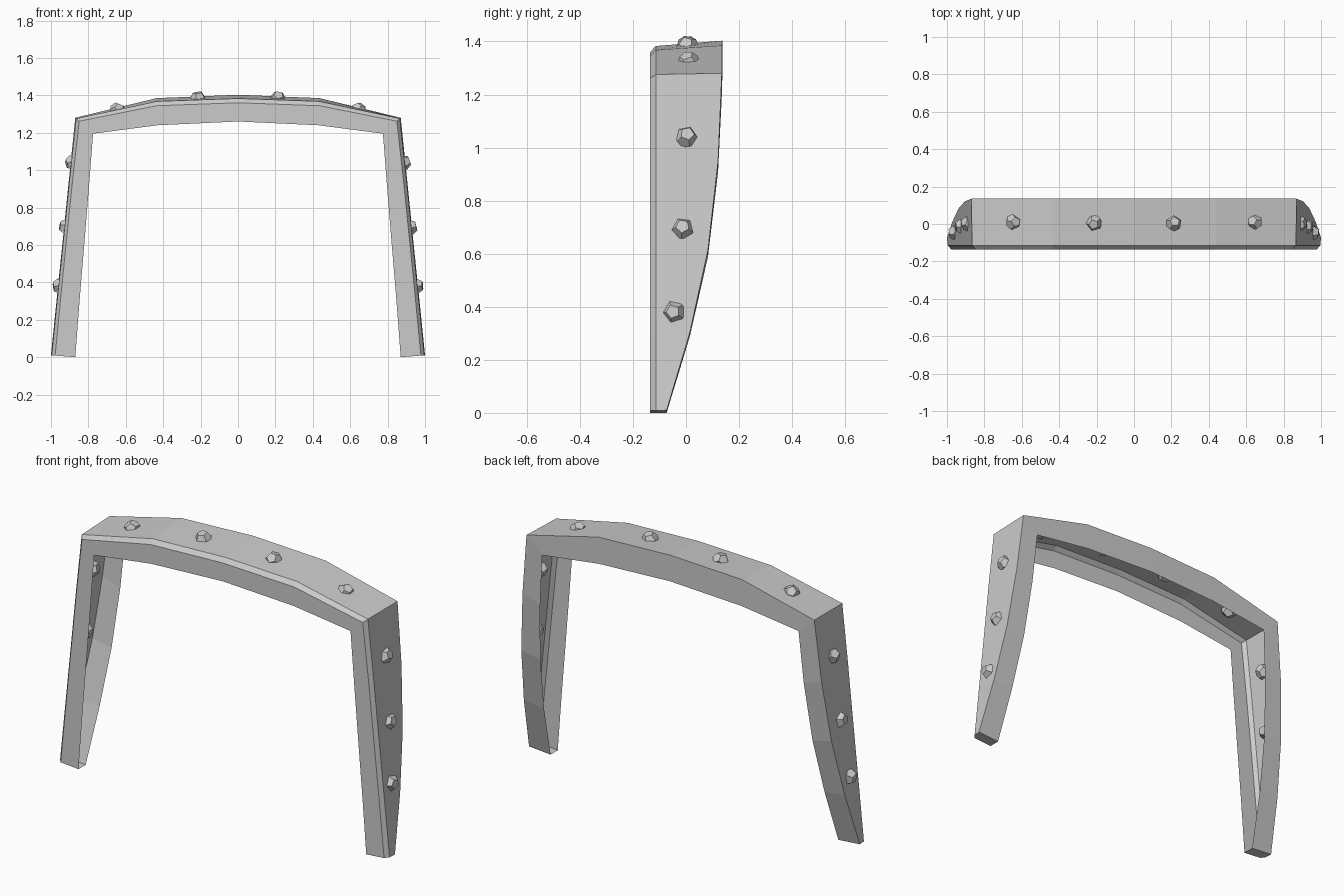
import bpy, bmesh, math, random
from mathutils import Vector, Matrix, Euler

if "Cube" in bpy.data.objects:
    bpy.data.objects.remove(bpy.data.objects["Cube"])

random.seed(4)


def finish(bm, name):
    me = bpy.data.meshes.new(name)
    bm.to_mesh(me)
    bm.free()
    ob = bpy.data.objects.new(name, me)
    bpy.context.collection.objects.link(ob)
    return ob


# Arch frame: open channel (front flange, chamfer, outer skin, back flange).
# Stations, right half: outer x,z / inner x,z / back y / chamfer ratios front, mid
FRONT = -0.135
half = [
    (1.0, 0.01, 0.87, 0.0, -0.073, 0.17, 0.03),
    (0.97, 0.305, 0.848, 0.29, 0.015, 0.17, 0.03),
    (0.938, 0.615, 0.823, 0.59, 0.083, 0.17, 0.03),
    (0.904, 0.95, 0.797, 0.91, 0.121, 0.18, 0.03),
    (0.87, 1.28, 0.775, 1.195, 0.135, 0.22, 0.05),
    (0.435, 1.385, 0.43, 1.24, 0.136, 0.28, 0.12),
    (0.0, 1.403, 0.0, 1.26, 0.137, 0.30, 0.14),
]
stations = [(s, 1) for s in half] + [(s, -1) for s in reversed(half[:-1])]

bm = bmesh.new()
rows = []
for (ox, oz, ix, iz, yb, tf, tm), side in stations:
    def at(t, y):
        return bm.verts.new((side * (ox + (ix - ox) * t), y, oz + (iz - oz) * t))
    rows.append([at(1, FRONT), at(tf, FRONT), at(tm, FRONT + 0.021), at(0, yb), at(1, yb)])
for a, b in zip(rows, rows[1:]):
    for i in range(4):
        bm.faces.new((a[i], a[i + 1], b[i + 1], b[i]))
bm.faces.new(rows[0][::-1])   # foot caps
bm.faces.new(rows[-1])
bmesh.ops.recalc_face_normals(bm, faces=bm.faces)
# Outer skin should face outward
bm.faces.ensure_lookup_table()
top = max(bm.faces, key=lambda f: f.calc_center_median().z)
if top.normal.z < 0:
    bmesh.ops.reverse_faces(bm, faces=bm.faces)
finish(bm, "arch_frame")


# Studs: small twelve-sided rivets half sunk in the outer skin
def stud(name, loc, radius=0.043):
    ico = bmesh.new()
    bmesh.ops.create_icosphere(ico, subdivisions=1, radius=1)
    pts = [f.calc_center_median().normalized() * radius for f in ico.faces]
    ico.free()
    bm = bmesh.new()
    for p in pts:
        bm.verts.new(p)
    bmesh.ops.convex_hull(bm, input=bm.verts)
    bmesh.ops.dissolve_limit(bm, angle_limit=math.radians(5), verts=bm.verts, edges=bm.edges)
    rot = Euler([random.uniform(0, 6.28) for _ in range(3)]).to_matrix().to_4x4()
    bm.transform(Matrix.Translation(Vector(loc)) @ rot)
    bmesh.ops.recalc_face_normals(bm, faces=bm.faces)
    finish(bm, name)


spots = [(0.953, -0.045, 0.38), (0.919, -0.012, 0.695), (0.884, 0.002, 1.04),
         (0.645, 0.01, 1.32), (0.213, 0.005, 1.381)]
for n, (x, y, z) in enumerate(spots, 1):
    stud(f"stud_right_{n}", (x, y, z))
    stud(f"stud_left_{n}", (-x, y, z))
